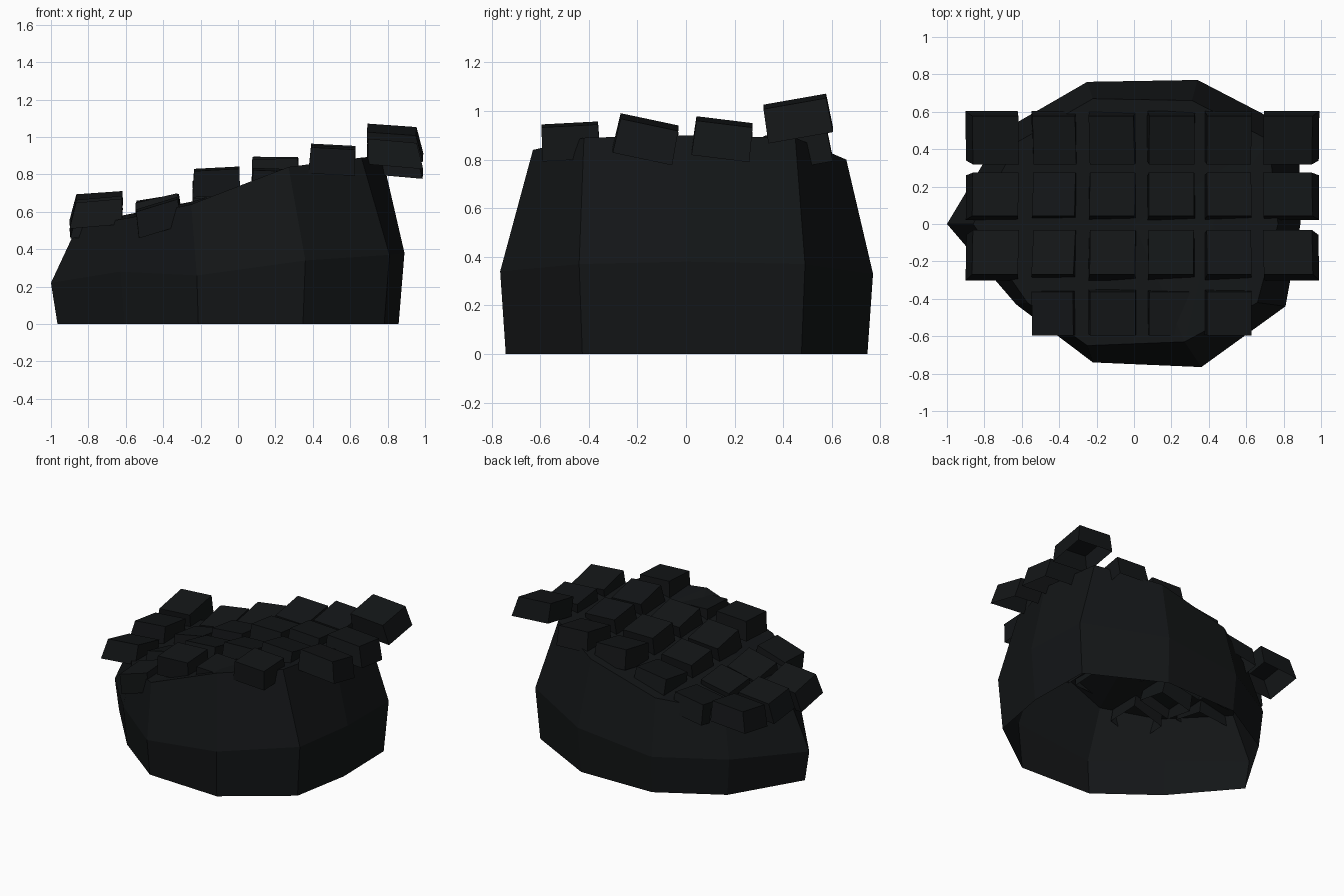
import bpy, bmesh
from math import radians
from mathutils import Matrix, Euler, Vector

if "Cube" in bpy.data.objects:
    bpy.data.objects.remove(bpy.data.objects["Cube"])

mat = bpy.data.materials.new("charcoal")
mat.diffuse_color = (0.0065, 0.0078, 0.0086, 1)
mat.use_nodes = True
mat.node_tree.nodes["Principled BSDF"].inputs["Base Color"].default_value = mat.diffuse_color


def finish(bm, name):
    me = bpy.data.meshes.new(name)
    bm.to_mesh(me)
    bm.free()
    ob = bpy.data.objects.new(name, me)
    ob.data.materials.append(mat)
    bpy.context.collection.objects.link(ob)
    return ob


# Body: faceted shell, open below, widest at the middle ring
plan = [(-1, 0, .22), (-.63, -.43, .28), (-.22, -.74, .26), (.36, -.765, .34), (.81, -.44, .37),
        (.89, 0, .38), (.88, .49, .37), (.34, .77, .33), (-.25, .76, .27), (-.70, .50, .27)]
rim = [(-.86, 0, .52), (-.57, -.42, .57), (-.25, -.65, .64), (.27, -.63, .84), (.66, -.42, .89),
       (.77, 0, .90), (.72, .45, .89), (.31, .66, .80), (-.22, .67, .66), (-.62, .44, .58)]
spine = [(-.45, 0, .60), (0, 0, .72), (.42, 0, .83)]
n = len(plan)
bm = bmesh.new()
base = [bm.verts.new((x * .965, y * .97, 0)) for x, y, z in plan]
mid = [bm.verts.new(p) for p in plan]
top = [bm.verts.new(p) for p in rim]
hub = [bm.verts.new(p) for p in spine]
for lo, hi in ((base, mid), (mid, top)):
    for i in range(n):
        j = (i + 1) % n
        bm.faces.new((lo[i], lo[j], hi[j], hi[i]))
# Shallow dished top, fanned onto a central spine
owner = [0, 0, 1, 1, 2, 2, 2, 1, 1, 0]
for i in range(n):
    j = (i + 1) % n
    a, b = hub[owner[i]], hub[owner[j]]
    bm.faces.new((top[i], top[j], b))
    if a != b:
        bm.faces.new((top[i], b, a))
bmesh.ops.recalc_face_normals(bm, faces=bm.faces)
if sum((f.normal.dot(f.calc_center_median() - Vector((0, 0, .4))) for f in bm.faces)) < 0:
    bmesh.ops.reverse_faces(bm, faces=bm.faces)
finish(bm, "body_shell")


# Keycap: tapered, leaning box with an open underside
def keycap(name, loc, size, tilt, taper, lean):
    w, d, h = size
    bm = bmesh.new()
    bmesh.ops.create_cube(bm, size=1)
    for v in bm.verts:
        raised = v.co.z > 0
        v.co = Vector((v.co.x * w * (taper if raised else 1) + lean * v.co.z,
                       v.co.y * d * (.97 if raised else 1), v.co.z * h))
    bm.normal_update()
    under = [f for f in bm.faces if f.normal.z < -.9]
    bmesh.ops.delete(bm, geom=under, context='FACES_ONLY')
    rot = Euler([radians(a) for a in tilt]).to_matrix().to_4x4()
    bmesh.ops.transform(bm, matrix=Matrix.Translation(loc) @ rot, verts=bm.verts)
    finish(bm, name)


# Key columns: x centre, width, taper, lean, then (height, side tilt) from back to front
columns = [(-.75, .28, .88, .03, ((.61, -4), (.59, -5), (.565, -5))),
           (-.425, .245, .94, .02, ((.585, -9), (.59, -11), (.58, -13), (.57, -17))),
           (-.115, .255, .95, .01, ((.69, -8), (.705, -5), (.72, -4), (.76, -3))),
           (.20, .255, .95, 0, ((.80, 2), (.81, 0), (.79, -2), (.755, 2))),
           (.505, .25, .95, 0, ((.845, 3), (.855, 3), (.865, 3), (.875, 3))),
           (.832, .295, .89, -.03, ((.97, 4), (.885, 4), (.885, 5)))]
rows = [(.46, 10, .27), (.15, -7, .24), (-.165, -12, .25), (-.475, 3, .24)]
for c, (x, w, taper, lean, keys) in enumerate(columns):
    for r, (z, side) in enumerate(keys):
        y, pitch, depth = rows[r]
        keycap(f"key_{c + 1}_{r + 1}", (x, y, z), (w, depth, .14), (pitch, side, 0), taper, lean)
